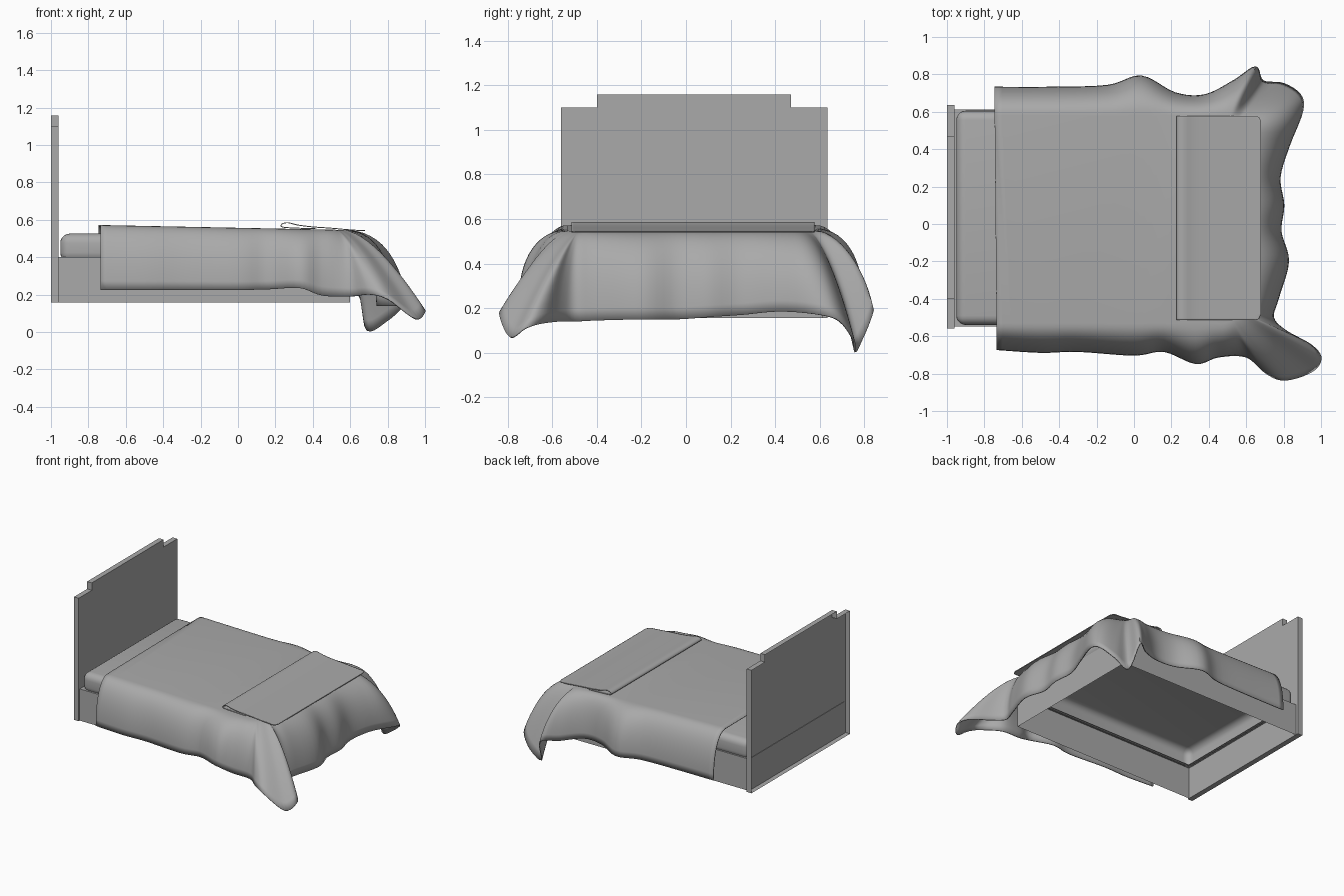
import bpy, bmesh, math
from mathutils import Vector

cube = bpy.data.objects.get("Cube")
if cube:
    bpy.data.objects.remove(cube, do_unlink=True)

GREY = (0.4, 0.4, 0.4, 1)
mat = bpy.data.materials.new("soft_grey")
mat.use_nodes = True
mat.diffuse_color = GREY
mat.node_tree.nodes["Principled BSDF"].inputs["Base Color"].default_value = GREY


def finish(bm, name, thickness=0.0, angle=40):
    """Turn a bmesh into a shaded object, with optional cloth thickness."""
    bmesh.ops.remove_doubles(bm, verts=bm.verts[:], dist=0.0005)
    bmesh.ops.recalc_face_normals(bm, faces=bm.faces[:])
    mesh = bpy.data.meshes.new(name)
    bm.to_mesh(mesh)
    bm.free()
    mesh.materials.append(mat)
    ob = bpy.data.objects.new(name, mesh)
    bpy.context.collection.objects.link(ob)
    bpy.ops.object.select_all(action='DESELECT')
    ob.select_set(True)
    bpy.context.view_layer.objects.active = ob
    bpy.ops.object.shade_smooth_by_angle(angle=math.radians(angle))
    if thickness:
        mod = ob.modifiers.new("thickness", 'SOLIDIFY')
        mod.thickness = thickness
        mod.offset = 0
    return ob


def loft(rings, closed=False, cap=False):
    """Skin a list of equal point rings; cap fills the first one."""
    bm = bmesh.new()
    rows = [[bm.verts.new(p) for p in ring] for ring in rings]
    n = len(rows[0])
    for a, b in zip(rows, rows[1:]):
        for i in range(n if closed else n - 1):
            j = (i + 1) % n
            bm.faces.new((a[i], a[j], b[j], b[i]))
    if cap:
        bm.faces.new(rows[0])
    return bm


def catmull(points, steps):
    """Smooth path through the given points."""
    pts = [Vector(p) for p in points]
    pts = [pts[0]] + pts + [pts[-1]]
    out = []
    for a, b, c, d in zip(pts, pts[1:], pts[2:], pts[3:]):
        for k in range(steps):
            t = k / steps
            out.append(0.5 * (2 * b + (c - a) * t + (2 * a - 5 * b + 4 * c - d) * t * t
                              + (3 * b - a - 3 * c + d) * t ** 3))
    return out + [pts[-1]]


# Headboard: stepped front panel with a rim, open at the back
outline = [(-0.56, 0.157), (0.635, 0.157), (0.635, 1.1), (0.47, 1.1),
           (0.47, 1.157), (-0.4, 1.157), (-0.4, 1.1), (-0.56, 1.1)]
finish(loft([[(x, y, z) for y, z in outline] for x in (-0.96, -1)], closed=True, cap=True),
       "headboard", angle=20)

# Bed frame: four thin panels with a narrow ledge under the mattress
def frame_ring(z, inset):
    x0, x1, y0, y1 = -0.963 + inset, 0.6 - inset, -0.547 + inset, 0.612 - inset
    return [(x0, y0, z), (x1, y0, z), (x1, y1, z), (x0, y1, z)]


finish(loft([frame_ring(0.157, 0), frame_ring(0.4, 0), frame_ring(0.4, 0.035)], closed=True),
       "bed_frame", angle=20)

# Mattress: rounded block, hollow from below
bm = bmesh.new()
bmesh.ops.create_cube(bm, size=1)
for v in bm.verts:
    v.co = (v.co.x * 1.56 - 0.17, v.co.y * 1.145 + 0.033, v.co.z * 0.152 + 0.45)
bmesh.ops.bevel(bm, geom=bm.edges[:], offset=0.05, segments=5, profile=0.5, affect='EDGES')
bmesh.ops.delete(bm, geom=[v for v in bm.verts if v.co.z < 0.39], context='VERTS')
finish(bm, "mattress")

# Duvet: hem path from the head, down one side, round the foot and back
hem = [(-0.735, -0.67, 0.225), (-0.5, -0.685, 0.225), (-0.3, -0.68, 0.225),
       (0, -0.7, 0.225), (0.16, -0.68, 0.228), (0.33, -0.745, 0.235),
       (0.45, -0.71, 0.195), (0.6, -0.71, 0.19), (0.71, -0.8, 0.2),
       (0.81, -0.835, 0.17), (0.95, -0.79, 0.07), (1, -0.72, 0.11),
       (0.95, -0.65, 0.13), (0.81, -0.57, 0.14), (0.745, -0.5, 0.14),
       (0.77, -0.4, 0.145), (0.825, -0.2, 0.15), (0.785, -0.04, 0.15), (0.8, 0.1, 0.16),
       (0.78, 0.25, 0.17), (0.83, 0.42, 0.185), (0.9, 0.6, 0.17),
       (0.89, 0.69, 0.14), (0.8, 0.75, 0.06), (0.69, 0.765, 0.008),
       (0.65, 0.84, 0.19), (0.54, 0.77, 0.2), (0.38, 0.69, 0.23),
       (0.22, 0.7, 0.23), (0.04, 0.79, 0.225), (-0.14, 0.74, 0.225),
       (-0.45, 0.73, 0.225), (-0.745, 0.73, 0.225)]


def drape(edge, t):
    """Point on the cloth between the flat top (t=0) and the hem (t=1)."""
    core = Vector((min(edge.x, 0.47), max(-0.43, min(0.48, edge.y)), 0))
    over = Vector((edge.x, edge.y, 0)) - core
    start = core + over.normalized() * 0.1
    top = 0.568 - 0.02 * (start.x + 0.74)
    flare = min(1, min(abs(over.x), abs(over.y)) / 0.33)
    flare = flare * flare * (3 - 2 * flare)
    a = t * math.pi / 2
    out = math.sin(a) ** 0.9 * (1 - flare) + t * flare
    drop = (1 - max(0, math.cos(a)) ** 0.9) * (1 - flare) + t ** 1.45 * flare
    return (start.x + (edge.x - start.x) * out, start.y + (edge.y - start.y) * out,
            top + (edge.z - top) * drop)


path = catmull(hem, 5)
STEPS = 14
bm = loft([[drape(p, k / STEPS) for p in path] for k in range(STEPS + 1)])
bm.verts.ensure_lookup_table()
bm.faces.new(bm.verts[:len(path)])
finish(bm, "duvet", thickness=0.008, angle=60)

# Folded throw: a sheet with a rolled fold, its foot corners rounded
fold = [(0.68, 0.542), (0.655, 0.543), (0.6, 0.546), (0.5, 0.555), (0.4, 0.562), (0.32, 0.572),
        (0.27, 0.584), (0.24, 0.58), (0.23, 0.567), (0.245, 0.56), (0.3, 0.556), (0.42, 0.552)]
profile = catmull([(x, 0, z) for x, z in fold], 3)
ends = [(-0.513, 0.655), (-0.505, 0.67), (-0.48, 0.68),
        (0.545, 0.68), (0.57, 0.67), (0.577, 0.655)]
finish(loft([[(min(p.x, limit), y, p.z) for p in profile] for y, limit in ends]),
       "folded_throw", thickness=0.005, angle=60)
